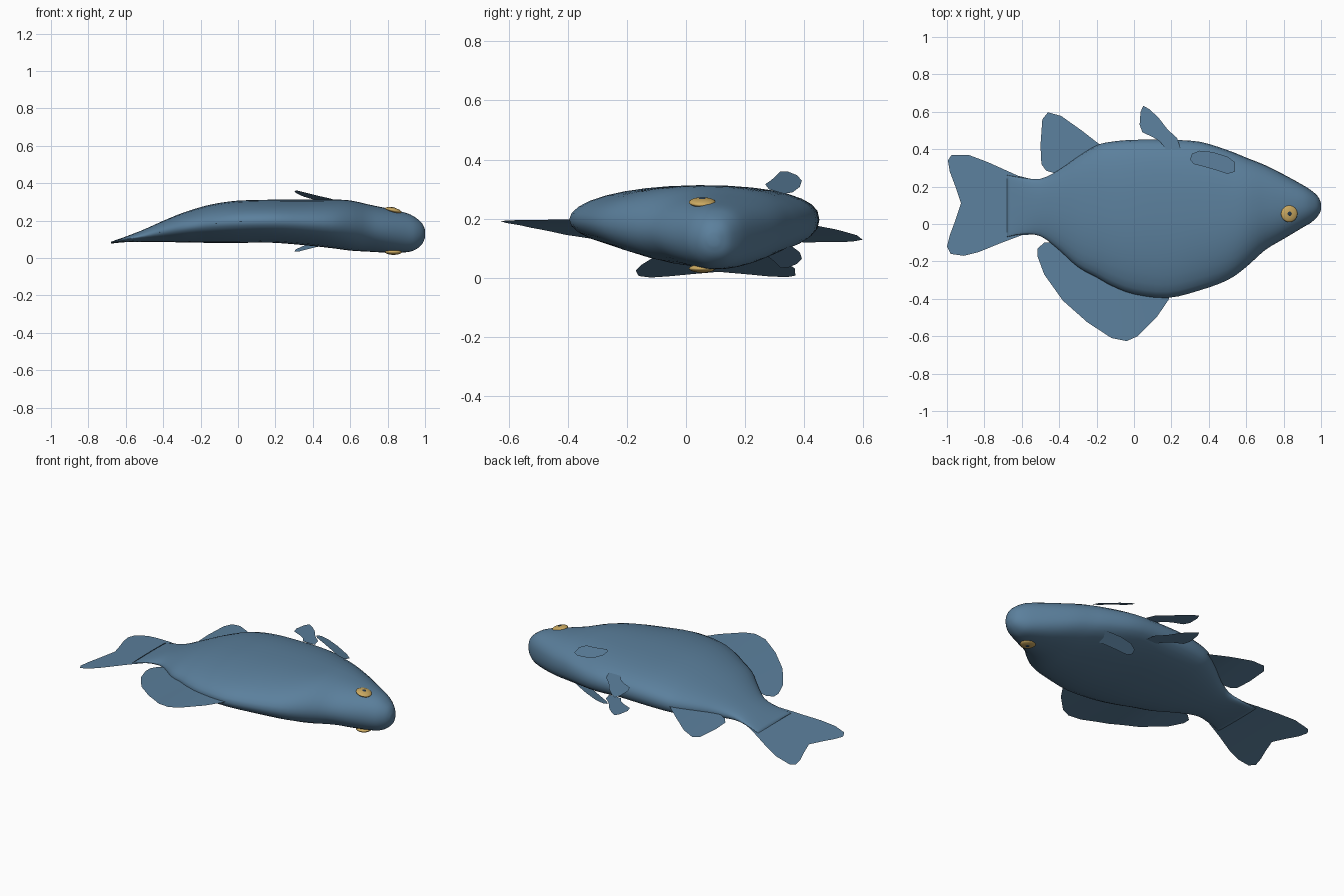
import bpy, bmesh, math
from mathutils import Vector

if "Cube" in bpy.data.objects:
    bpy.data.objects.remove(bpy.data.objects["Cube"])


def material(name, rgb):
    m = bpy.data.materials.new(name)
    m.diffuse_color = (*rgb, 1)
    m.use_nodes = True
    m.node_tree.nodes["Principled BSDF"].inputs["Base Color"].default_value = m.diffuse_color
    return m


BLUE = material("slate blue", (0.105, 0.215, 0.335))
GOLD = material("eye gold", (0.60, 0.40, 0.12))
DARK = material("pupil dark", (0.02, 0.04, 0.07))

# Body stations: x, back edge y, belly edge y, centre z, half thickness
S = [(1.0, .075, .11, .13, .02), (.985, .045, .145, .13, .055), (.95, .01, .178, .131, .085),
     (.9, -.02, .21, .136, .105), (.8, -.08, .265, .147, .118), (.7, -.14, .315, .16, .126),
     (.6, -.23, .355, .174, .134), (.5, -.30, .395, .183, .13), (.35, -.355, .44, .191, .122),
     (.18, -.395, .45, .197, .115), (0, -.375, .45, .194, .113), (-.12, -.33, .44, .186, .105),
     (-.2, -.285, .42, .177, .095), (-.3, -.23, .36, .162, .078), (-.4, -.14, .29, .142, .057),
     (-.5, -.065, .242, .12, .034), (-.6, -.055, .248, .10, .015), (-.68, -.07, .262, .082, .005)]


def centre(x):
    """Height of the bent middle plane at x."""
    pts = [(s[0], s[3]) for s in S] + [(-.84, .042), (-1.0, .001)]
    for (xa, za), (xb, zb) in zip(pts, pts[1:]):
        if xb <= x <= xa:
            return za + (zb - za) * (x - xa) / (xb - xa)
    return pts[0][1] if x > 0 else pts[-1][1]


def smooth_stations(rows, n=3):
    """Catmull-Rom rows between the stations."""
    out = []
    for i in range(len(rows) - 1):
        p = [rows[max(0, min(len(rows) - 1, i + k))] for k in (-1, 0, 1, 2)]
        for j in range(n):
            t = j / n
            out.append([.5 * (2 * b + (c - a) * t + (2 * a - 5 * b + 4 * c - d) * t * t
                              + (3 * b - a - 3 * c + d) * t ** 3) for a, b, c, d in zip(*p)])
    return out + [rows[-1]]


def finish(bm, name, mat):
    bmesh.ops.recalc_face_normals(bm, faces=bm.faces)
    me = bpy.data.meshes.new(name)
    bm.to_mesh(me)
    bm.free()
    me.materials.append(mat)
    for p in me.polygons:
        p.use_smooth = True
    ob = bpy.data.objects.new(name, me)
    bpy.context.collection.objects.link(ob)
    return ob


# Body: loft with a rounder belly than back
N = 32
bm = bmesh.new()
rings = []
for x, lo, hi, c, h in smooth_stations(S):
    ring = []
    for k in range(N):
        a = 2 * math.pi * k / N
        ca, sa = math.cos(a), math.sin(a)
        e = .82 if ca > 0 else 1.0
        y = (lo + hi) / 2 + (hi - lo) / 2 * math.copysign(abs(ca) ** e, ca)
        z = c + h * math.copysign(abs(sa) ** e, sa)
        ring.append(bm.verts.new((x, y, z)))
    rings.append(ring)
for a, b in zip(rings, rings[1:]):
    for k in range(N):
        bm.faces.new((a[k], a[(k + 1) % N], b[(k + 1) % N], b[k]))
bm.faces.new(rings[0])
bm.faces.new(rings[-1])
finish(bm, "body", BLUE)


def fin(name, outline, height, t=.008, edge=.025):
    """Thin lens-edged plate on the outline, draped over height(x, y)."""
    bm = bmesh.new()
    face = bm.faces.new([bm.verts.new((x, y, 0)) for x, y in outline])
    bmesh.ops.inset_region(bm, faces=[face], thickness=edge, use_even_offset=False)
    x = -.98
    while x < .6:
        bmesh.ops.bisect_plane(bm, geom=bm.verts[:] + bm.edges[:] + bm.faces[:],
                               plane_co=(x, 0, 0), plane_no=(1, 0, 0), dist=1e-4)
        x += .06
    bmesh.ops.triangulate(bm, faces=bm.faces[:])
    rim = {v for v in bm.verts if v.is_boundary}
    out = bmesh.new()
    edge_verts = {}
    for side in (1, -1):
        vmap = {}
        for v in bm.verts:
            p = Vector((v.co.x, v.co.y, height(v.co.x, v.co.y)))
            if v in rim:
                if v not in edge_verts:
                    edge_verts[v] = out.verts.new(p)
                vmap[v] = edge_verts[v]
            else:
                vmap[v] = out.verts.new(p + Vector((0, 0, side * t)))
        for f in bm.faces:
            vs = [vmap[v] for v in f.verts]
            if not out.faces.get(vs):
                out.faces.new(vs)
    bm.free()
    return finish(out, name, BLUE)


def mid(x, y):
    return centre(x)


# Fins on the middle plane
fin("tail_fin", [(-.53, .235), (-.62, .258), (-.78, .33), (-.88, .368), (-.975, .37), (-.995, .34),
                 (-.985, .28), (-.955, .2), (-.925, .11), (-.955, .02), (-.985, -.06), (-1, -.12),
                 (-.98, -.16), (-.91, -.17), (-.83, -.15), (-.72, -.105), (-.6, -.06), (-.53, -.055)],
    mid, .007)
fin("dorsal_fin", [(-.42, -.095), (-.48, -.1), (-.515, -.13), (-.515, -.175), (-.48, -.27),
                   (-.38, -.41), (-.25, -.525), (-.12, -.61), (-.04, -.626), (.02, -.6), (.12, -.5),
                   (.185, -.405), (.2, -.33), (0, -.28), (-.2, -.18), (-.34, -.05)], mid, .012, .035)
fin("anal_fin", [(-.42, .27), (-.47, .285), (-.495, .32), (-.5, .42), (-.49, .56), (-.46, .597),
                 (-.39, .578), (-.28, .5), (-.19, .43), (-.1, .4), (-.2, .3), (-.35, .22)], mid, .009)

# Paired fins, one on each flank
pelvic = [(.23, .46), (.18, .505), (.13, .57), (.08, .615), (.05, .632), (.035, .6), (.03, .53),
          (.045, .49), (.1, .465), (.14, .44), (.17, .4), (.25, .4)]
pectoral = [(.54, .33), (.5, .36), (.42, .385), (.35, .392), (.31, .375), (.3, .345), (.32, .32),
            (.38, .305), (.44, .288), (.5, .268), (.54, .28)]
for word, s in (("upper", 1), ("lower", -1)):
    fin(word + "_pelvic_fin", pelvic, lambda x, y: .196 + s * (.068 - .06 * (y - .42)), .006, .015)
    fin(word + "_pectoral_fin", pectoral,
        lambda x, y: .197 + s * (.088 + .33 * (.53 - x) - .3 * (y - .34)), .006, .018)


# Eyes and pupils: flattened domes on each side of the head
def dome(name, loc, r, thick, tilt, mat):
    bpy.ops.mesh.primitive_uv_sphere_add(segments=24, ring_count=12, radius=1, location=loc,
                                         rotation=(0, tilt, 0))
    ob = bpy.context.object
    ob.name = name
    ob.scale = (r, r, thick)
    ob.data.materials.append(mat)
    bpy.ops.object.shade_smooth()


for word, s in (("upper", 1), ("lower", -1)):
    z = .1435 + s * .112
    tilt = .23 if s > 0 else 0.02
    dome(word + "_eye", (.83, .055, z), .045, .014, tilt, GOLD)
    dome(word + "_pupil", (.832, .055, z + s * .011), .013, .005, tilt, DARK)
